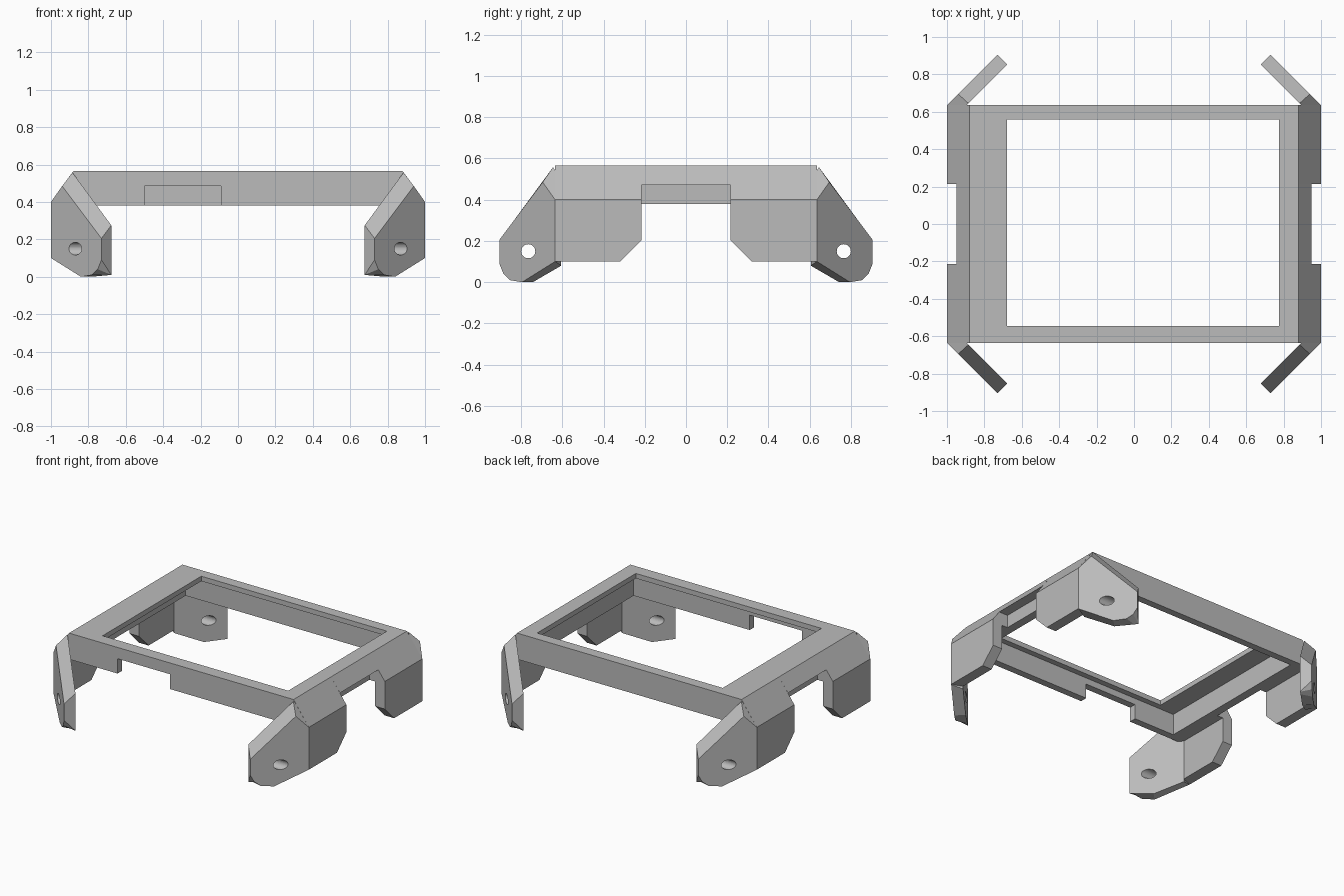
import bpy, bmesh, math

cube = bpy.data.objects.get("Cube")
if cube:
    bpy.data.objects.remove(cube, do_unlink=True)

# Single matte grey
grey = bpy.data.materials.new("matte_grey")
grey.use_nodes = True
COLOUR = (0.5, 0.5, 0.5, 1)
grey.diffuse_color = COLOUR
grey.node_tree.nodes["Principled BSDF"].inputs["Base Color"].default_value = COLOUR


def finish(name, bm):
    bmesh.ops.remove_doubles(bm, verts=bm.verts[:], dist=1e-4)
    bmesh.ops.recalc_face_normals(bm, faces=bm.faces[:])
    mesh = bpy.data.meshes.new(name)
    bm.to_mesh(mesh)
    bm.free()
    mesh.materials.append(grey)
    obj = bpy.data.objects.new(name, mesh)
    bpy.context.scene.collection.objects.link(obj)
    return obj


def loft(name, ring_a, ring_b):
    """Closed solid between two rings with matching points."""
    bm = bmesh.new()
    a = [bm.verts.new(p) for p in ring_a]
    b = [bm.verts.new(p) for p in ring_b]
    bm.faces.new(a)
    bm.faces.new(b[::-1])
    for i in range(len(a)):
        j = (i + 1) % len(a)
        bm.faces.new((a[i], b[i], b[j], a[j]))
    return finish(name, bm)


def box(name, x0, x1, y0, y1, z0, z1):
    ring = [(x0, y0), (x1, y0), (x1, y1), (x0, y1)]
    return loft(name, [(x, y, z0) for x, y in ring], [(x, y, z1) for x, y in ring])


def cut(obj, cutters):
    """Subtract the cutters, bake the result and discard the cutters."""
    for c in cutters:
        c.hide_render = True
        mod = obj.modifiers.new("cut", 'BOOLEAN')
        mod.operation = 'DIFFERENCE'
        mod.solver = 'EXACT'
        mod.object = c
    deps = bpy.context.evaluated_depsgraph_get()
    baked = bpy.data.meshes.new_from_object(obj.evaluated_get(deps))
    obj.modifiers.clear()
    obj.data = baked
    for c in cutters:
        bpy.data.objects.remove(c, do_unlink=True)


TOP, RIM = 0.565, 0.38      # frame top and lower rim
FX, FY = 0.88, 0.635        # frame half sizes
LEG_IN, NOTCH = 0.925, 0.215

# Frame: hollow tray with an off-centre window and a notch in the front wall
frame = box("bezel_frame", -FX, FX, -FY, FY, RIM, TOP)
cut(frame, [
    box("cavity_cutter", -0.82, 0.82, -0.585, 0.585, 0.2, 0.53),
    box("window_cutter", -0.68, 0.775, -0.545, 0.56, 0.45, 0.7),
    box("notch_cutter", -0.5, -0.09, -0.7, -0.56, 0.3, 0.485),
])

# Profiles: rail in (x, z), leg in (y, z), corner tab in (distance, z)
RAIL = [(FX, TOP), (1, 0.4), (LEG_IN, 0.4), (LEG_IN, RIM), (FX, RIM)]
BRIDGE = [(FX, TOP), (0.95, 0.47), (FX, 0.47)]
LEG = [(NOTCH, 0.4), (NOTCH, 0.205), (0.32, 0.1), (FY, 0.1), (FY, 0.4)]
TAB_OUT = [(0, 0.1), (0, 0.4), (0.06, 0.485), (0.27, 0.205),
           (0.27, 0.09), (0.25, 0.04), (0.22, 0.01), (0.16, 0)]
TAB_IN = [(0.0225, 0.08), (0.0225, 0.5), (0.0625, 0.557), (0.27, 0.275),
          (0.27, 0.01), (0.27, 0.01), (0.25, 0.008), (0.16, 0)]
THICK = 0.0525

for sx, side in ((1, "left"), (-1, "right")):
    # Narrow sloped bridge between the two legs
    loft(side + "_bridge", [(sx * x, -NOTCH, z) for x, z in BRIDGE],
         [(sx * x, NOTCH, z) for x, z in BRIDGE])
    for sy, end in ((-1, "front"), (1, "back")):
        tag = end + "_" + side
        # Sloped shoulder
        loft(tag + "_shoulder", [(sx * x, sy * NOTCH, z) for x, z in RAIL],
             [(sx * x, sy * FY, z) for x, z in RAIL])
        # Upright leg with a chamfered foot
        loft(tag + "_leg", [(sx * LEG_IN, sy * y, z) for y, z in LEG],
             [(sx, sy * y, z) for y, z in LEG])
        # Diagonal mounting tab with a screw hole
        tab = loft(tag + "_tab",
                   [(sx * (1 - s), sy * (FY + s), z) for s, z in TAB_OUT],
                   [(sx * (1 - s - THICK), sy * (FY + s - THICK), z) for s, z in TAB_IN])
        circle = [(sy * (0.765 + 0.034 * math.cos(a)), 0.15 + 0.034 * math.sin(a))
                  for a in (math.tau * i / 32 for i in range(32))]
        cut(tab, [loft("hole_cutter", [(sx * 0.5, y, z) for y, z in circle],
                       [(sx * 1.2, y, z) for y, z in circle])])
